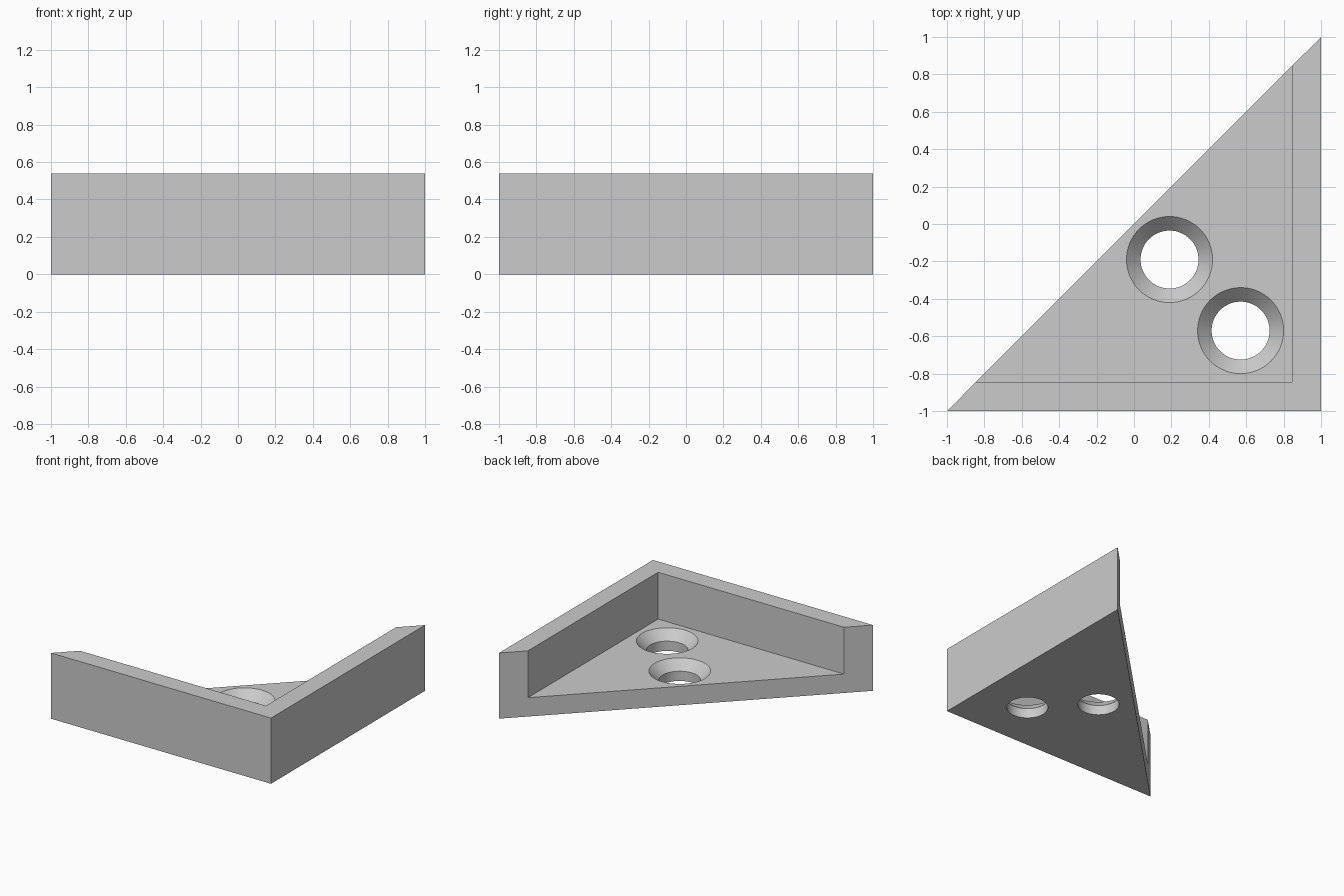
import bpy, bmesh, math

default = bpy.data.objects.get("Cube")
if default:
    bpy.data.objects.remove(default, do_unlink=True)

HEIGHT, WALL, FLOOR = 0.54, 0.155, 0.155
HOLE_R, SINK_R = 0.155, 0.23

grey = bpy.data.materials.new("plain_grey")
grey.use_nodes = True
colour = (0.6, 0.6, 0.6, 1)
grey.diffuse_color = colour
grey.node_tree.nodes["Principled BSDF"].inputs["Base Color"].default_value = colour


def add_object(name, bm):
    bmesh.ops.recalc_face_normals(bm, faces=bm.faces)
    mesh = bpy.data.meshes.new(name)
    bm.to_mesh(mesh)
    bm.free()
    mesh.materials.append(grey)
    obj = bpy.data.objects.new(name, mesh)
    bpy.context.collection.objects.link(obj)
    return obj


def prism(name, outline, bottom, top):
    bm = bmesh.new()
    face = bm.faces.new([bm.verts.new((x, y, bottom)) for x, y in outline])
    up = bmesh.ops.extrude_face_region(bm, geom=[face])["geom"]
    verts = [v for v in up if isinstance(v, bmesh.types.BMVert)]
    bmesh.ops.translate(bm, verts=verts, vec=(0, 0, top - bottom))
    return add_object(name, bm)


def screw_cutter(name, x, y, steps=64):
    """Straight bore with a 45 degree countersink, revolved from a profile."""
    flare = SINK_R - HOLE_R
    profile = [(0, -0.1), (HOLE_R, -0.1), (HOLE_R, FLOOR - flare),
               (SINK_R, FLOOR), (SINK_R, FLOOR + 0.1), (0, FLOOR + 0.1)]
    bm = bmesh.new()
    verts = [bm.verts.new((x + r, y, z)) for r, z in profile]
    edges = [bm.edges.new(pair) for pair in zip(verts, verts[1:])]
    bmesh.ops.spin(bm, geom=verts + edges, cent=(x, y, 0), axis=(0, 0, 1),
                   angle=math.tau, steps=steps)
    bmesh.ops.remove_doubles(bm, verts=bm.verts, dist=0.0001)
    return add_object(name, bm)


# Solid triangular corner block
bracket = prism("corner_bracket", [(-1, -1), (1, -1), (1, 1)], 0, HEIGHT)

# Pocket leaves two walls and a floor, open along the diagonal
inner = 1 - WALL
pocket = prism("pocket_cutter",
               [(-inner - 0.5, -inner), (inner, -inner), (inner, inner + 0.5)],
               FLOOR, HEIGHT + 0.2)

# Two countersunk screw holes along the corner bisector
cutters = [pocket] + [screw_cutter("screw_hole_cutter", d, -d) for d in (0.19, 0.57)]

bpy.ops.object.select_all(action="DESELECT")
bracket.select_set(True)
bpy.context.view_layer.objects.active = bracket
for cutter in cutters:
    cut = bracket.modifiers.new(cutter.name, "BOOLEAN")
    cut.operation = "DIFFERENCE"
    cut.solver = "EXACT"
    cut.object = cutter
    bpy.ops.object.modifier_apply(modifier=cut.name)
for cutter in cutters:
    bpy.data.objects.remove(cutter, do_unlink=True)

bpy.ops.object.shade_smooth_by_angle(angle=math.radians(30))
